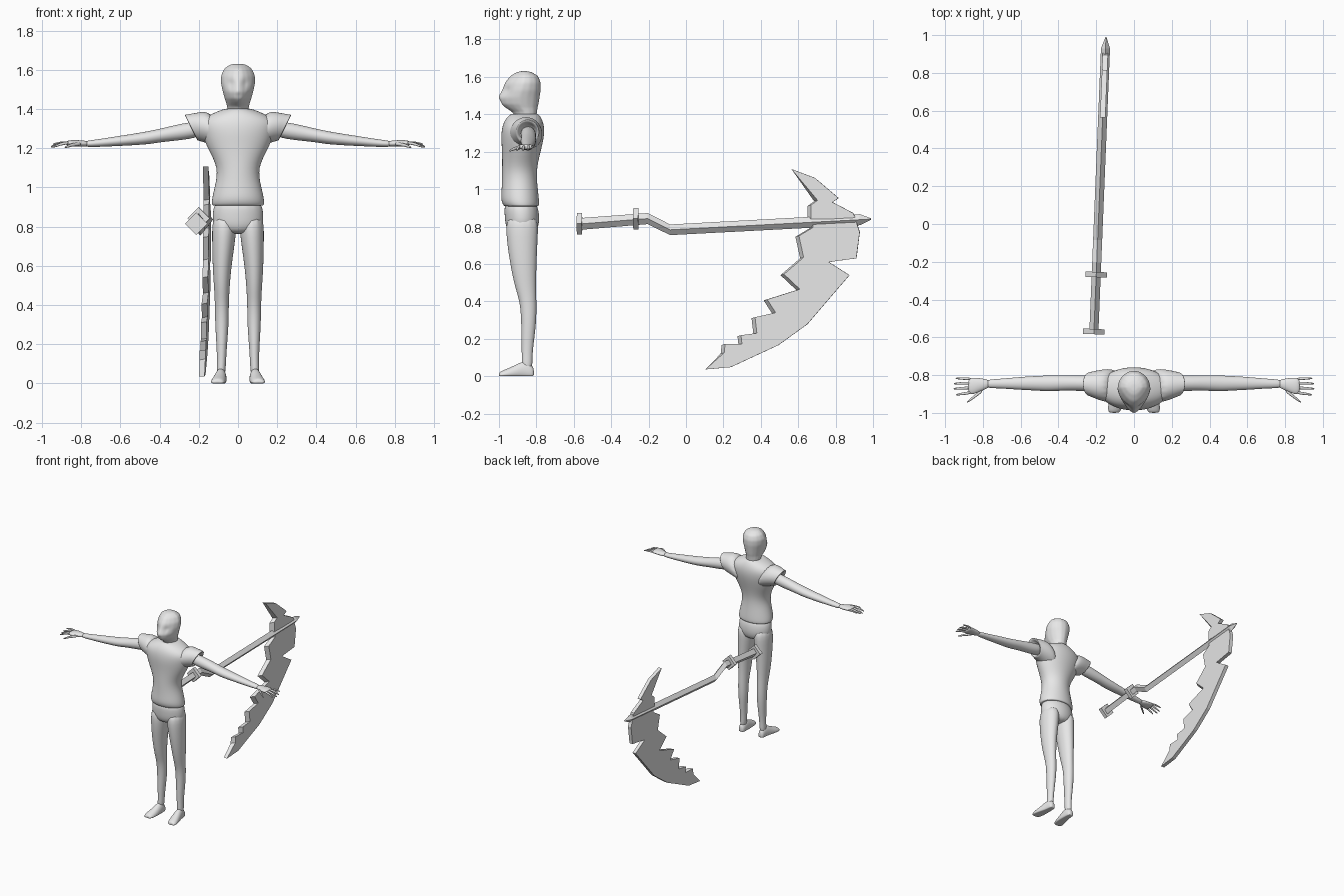
import bpy, bmesh, math

if "Cube" in bpy.data.objects:
    bpy.data.objects.remove(bpy.data.objects["Cube"])

grey = bpy.data.materials.new("plain_grey")
grey.use_nodes = True
grey.diffuse_color = (0.8, 0.8, 0.8, 1)
grey.node_tree.nodes["Principled BSDF"].inputs["Base Color"].default_value = (0.8, 0.8, 0.8, 1)


def finish(name, bm, smooth, mirror=False):
    """Turn a bmesh into an object with material, shading and modifiers."""
    bmesh.ops.recalc_face_normals(bm, faces=bm.faces[:])
    mesh = bpy.data.meshes.new(name)
    for face in bm.faces:
        face.smooth = smooth
    bm.to_mesh(mesh)
    bm.free()
    mesh.materials.append(grey)
    obj = bpy.data.objects.new(name, mesh)
    bpy.context.collection.objects.link(obj)
    if mirror:
        obj.modifiers.new("Mirror", 'MIRROR').use_mirror_merge = False
    if smooth:
        sub = obj.modifiers.new("Subdivision", 'SUBSURF')
        sub.levels = sub.render_levels = 2
    return obj


def loft(axis, sections, sides=16, taper=0.0, slant=0.0):
    """Join elliptical sections given as (position, a_min, a_max, b_min, b_max)."""
    bm = bmesh.new()
    rings = []
    for pos, a0, a1, b0, b1 in sections:
        ring = []
        for i in range(sides):
            t = math.tau * i / sides
            c, s = math.cos(t), math.sin(t)
            c *= 1 + taper * min(s, 0)
            a = (a0 + a1) / 2 + (a1 - a0) / 2 * c
            b = (b0 + b1) / 2 + (b1 - b0) / 2 * s
            p = pos + slant * (b - (b0 + b1) / 2)
            x, y, z = {'x': (p, a, b), 'y': (a, p, b), 'z': (a, b, p)}[axis]
            ring.append(bm.verts.new((x, y, max(z, 0))))
        rings.append(ring)
    for low, high in zip(rings, rings[1:]):
        for i in range(sides):
            j = (i + 1) % sides
            bm.faces.new((low[i], low[j], high[j], high[i]))
    bm.faces.new(rings[0])
    bm.faces.new(rings[-1])
    return bm


def centred(rows):
    """Expand (z, half_width, front, back) into sections symmetric in x."""
    return [(z, -w, w, front, back) for z, w, front, back in rows]


# Head and neck, with eye sockets, nose and mouth pressed into the face
head = loft('z', centred([
    (1.36, .05, -.91, -.80), (1.41, .056, -.925, -.797), (1.435, .062, -.965, -.793),
    (1.455, .069, -.99, -.788), (1.49, .079, -1.0, -.782), (1.53, .088, -.985, -.776),
    (1.57, .088, -.967, -.776), (1.605, .072, -.94, -.79), (1.625, .045, -.905, -.825),
    (1.631, .018, -.88, -.85)]), taper=0.3)
bmesh.ops.subdivide_edges(head, edges=head.edges[:], cuts=1, use_grid_fill=True)
features = [(-.036, 1.527, .02, .016), (.036, 1.527, .02, .016),
            (0, 1.497, .014, -.008), (0, 1.462, .012, .006)]
for v in head.verts:
    if v.co.y < -.9:
        for fx, fz, size, depth in features:
            d = (v.co.x - fx) ** 2 + (v.co.z - fz) ** 2
            v.co.y += depth * math.exp(-d / size ** 2)
finish("head", head, True)

# Shirt body flaring from the waist to the chest, with a loose hem
finish("shirt", loft('z', centred([
    (.91, .122, -.96, -.80), (.905, .137, -.975, -.783), (.94, .137, -.993, -.783),
    (1.0, .122, -.987, -.79), (1.1, .10, -.985, -.80), (1.2, .16, -.985, -.775),
    (1.28, .19, -.992, -.755), (1.34, .20, -.985, -.755), (1.38, .13, -.965, -.77),
    (1.405, .062, -.935, -.79), (1.40, .045, -.92, -.80)])), True)

# Short open sleeves
finish("sleeves", loft('x', [
    (.08, -.95, -.765, 1.18, 1.395), (.16, -.945, -.765, 1.21, 1.385),
    (.23, -.912, -.783, 1.237, 1.373), (.24, -.912, -.783, 1.237, 1.373),
    (.238, -.895, -.797, 1.252, 1.355), (.20, -.885, -.805, 1.26, 1.345)],
    slant=0.5), True, mirror=True)

# Hips and legs
finish("hips", loft('z', centred([
    (.95, .12, -.975, -.80), (.86, .134, -.972, -.78), (.80, .132, -.967, -.785),
    (.76, .07, -.94, -.81)])), True)
finish("legs", loft('z', [
    (.87, .002, .134, -.965, -.783), (.75, .008, .135, -.966, -.789),
    (.6, .032, .132, -.943, -.797), (.48, .042, .123, -.918, -.80),
    (.4, .046, .119, -.89, -.798), (.3, .046, .118, -.882, -.798),
    (.2, .055, .111, -.882, -.81), (.1, .061, .107, -.878, -.822),
    (.03, .064, .112, -.882, -.818)], sides=12), True, mirror=True)
finish("feet", loft('y', [
    (-.812, .07, .105, -.02, .04), (-.83, .06, .112, -.03, .07),
    (-.87, .057, .117, -.03, .085), (-.92, .057, .13, -.03, .057),
    (-.965, .062, .14, -.02, .037), (-.993, .07, .138, -.015, .026),
    (-1.0, .085, .125, -.005, .015)], sides=12), True, mirror=True)

# Arms, palms and fingers
finish("arms", loft('x', [
    (.17, -.89, -.80, 1.26, 1.345), (.28, -.885, -.80, 1.24, 1.33),
    (.38, -.883, -.80, 1.232, 1.305), (.45, -.888, -.80, 1.22, 1.29),
    (.52, -.883, -.803, 1.215, 1.277), (.62, -.878, -.81, 1.21, 1.262),
    (.72, -.87, -.82, 1.206, 1.245), (.79, -.87, -.823, 1.205, 1.238)], sides=12),
    True, mirror=True)
finish("palms", loft('x', [
    (.76, -.866, -.826, 1.208, 1.238), (.81, -.885, -.815, 1.207, 1.242),
    (.85, -.905, -.812, 1.21, 1.243), (.88, -.902, -.812, 1.213, 1.238)], sides=12),
    True, mirror=True)


def finger(name, root, tip, thick):
    """Tapered digit running outward between two points."""
    rows = []
    for f, r, arch in ((0, 1, 0), (.5, .9, .006), (.9, .6, 0), (1, .3, 0)):
        x, y, z = (p + (q - p) * f for p, q in zip(root, tip))
        r *= thick
        rows.append((x, y - r, y + r, z + arch - r, z + arch + r))
    finish(name, loft('x', rows, sides=8), True, mirror=True)


finger("little_finger", (.86, -.82, 1.226), (.945, -.817, 1.222), .008)
finger("ring_finger", (.86, -.842, 1.228), (.955, -.845, 1.21), .009)
finger("middle_finger", (.86, -.867, 1.228), (.955, -.872, 1.205), .009)
finger("index_finger", (.86, -.892, 1.228), (.942, -.904, 1.207), .009)
finger("thumb", (.80, -.88, 1.222), (.885, -.944, 1.205), .011)


def place_weapon(obj):
    """Set a weapon part beside the figure at its slight turn."""
    obj.location.x = -.189
    obj.rotation_euler.z = -.041


# Cranked shaft of diamond section, with pommel and guard
place_weapon(finish("scythe_shaft", loft('y', [
    (-.57, -.024, .024, .782, .845), (-.205, -.024, .024, .813, .872),
    (-.085, -.024, .024, .754, .811), (.93, -.024, .024, .807, .866),
    (.99, -.003, .003, .836, .844)], sides=4), False))
for name, y, z in (("scythe_pommel", -.57, .815), ("scythe_guard", -.268, .842)):
    r = .057
    rows = [(y + d, -r, r, z - r, z + r) for d in (-.014, .014)]
    place_weapon(finish(name, loft('y', rows, sides=4), False))


def blade(name, inner, outer):
    """Thick plate in the yz plane whose inner edge is ground to one side."""
    bm = bmesh.new()
    sides = []
    for x, shift in ((-.014, 0), (.014, .02)):
        points = [(y + shift, z + shift / 4) for y, z in inner] + outer
        sides.append([bm.verts.new((x, y, z)) for y, z in points])
    left, right = sides
    for i in range(len(left)):
        j = (i + 1) % len(left)
        bm.faces.new((left[i], left[j], right[j], right[i]))
    bm.faces.new(left)
    bm.faces.new(right)
    place_weapon(finish(name, bm, False))


# Long jagged blade below the shaft and short hook above it
blade("lower_blade",
      [(.66, .83), (.66, .79), (.585, .745), (.61, .63), (.505, .54), (.59, .46),
       (.415, .405), (.46, .335), (.35, .31), (.36, .225), (.275, .214), (.28, .167),
       (.19, .167), (.185, .12)],
      [(.105, .036), (.24, .048), (.495, .166), (.65, .278), (.875, .54), (.765, .61),
       (.912, .63), (.93, .77), (.91, .83)])
blade("upper_blade",
      [(.65, .835), (.65, .91), (.685, .935)],
      [(.565, 1.107), (.69, 1.06), (.817, .952), (.785, .93), (.895, .872), (.91, .84)])
